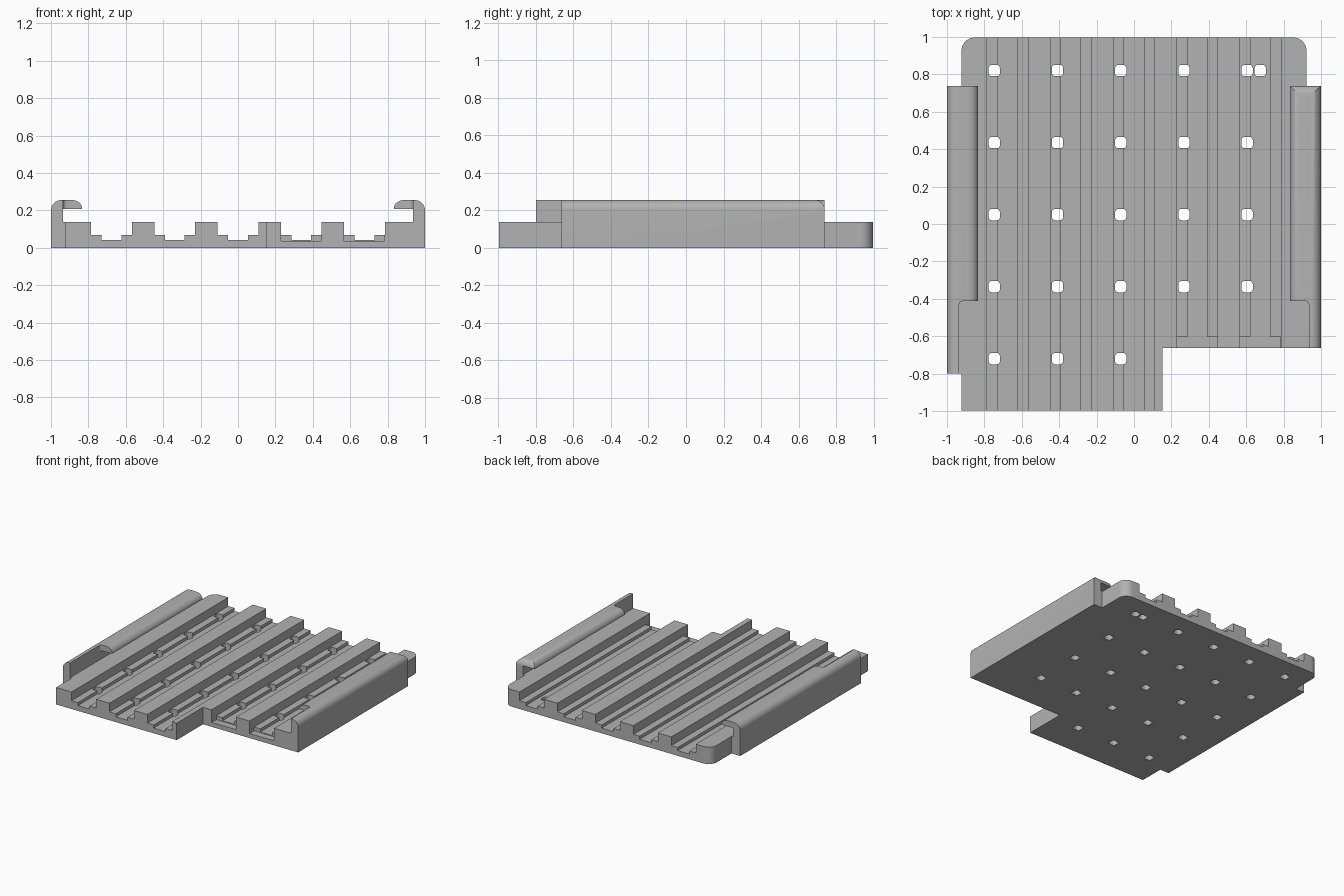
import bpy, bmesh, math
from mathutils import Vector

if "Cube" in bpy.data.objects:
    bpy.data.objects.remove(bpy.data.objects["Cube"])

grey = bpy.data.materials.new("plain grey")
grey.diffuse_color = (0.45, 0.45, 0.45, 1)
grey.use_nodes = True
grey.node_tree.nodes["Principled BSDF"].inputs["Base Color"].default_value = grey.diffuse_color


def add_prism(bm, pts, axis, lo, hi):
    """Extrude a 2D outline along y (outline x,z), z (outline x,y) or x (outline y,z)."""
    place = {'y': lambda a, b, t: (a, t, b),
             'z': lambda a, b, t: (a, b, t),
             'x': lambda a, b, t: (t, a, b)}[axis]
    low = [bm.verts.new(place(a, b, lo)) for a, b in pts]
    high = [bm.verts.new(place(a, b, hi)) for a, b in pts]
    bm.faces.new(low)
    bm.faces.new(high)
    for i in range(len(pts)):
        j = (i + 1) % len(pts)
        bm.faces.new((low[i], low[j], high[j], high[i]))


def make(name, prisms):
    bm = bmesh.new()
    for p in prisms:
        add_prism(bm, *p)
    bmesh.ops.recalc_face_normals(bm, faces=bm.faces)
    me = bpy.data.meshes.new(name)
    bm.to_mesh(me)
    bm.free()
    me.materials.append(grey)
    ob = bpy.data.objects.new(name, me)
    bpy.context.collection.objects.link(ob)
    return ob


def cut(ob, cutter, operation):
    """Apply a boolean, then drop the cutter."""
    mod = ob.modifiers.new("cut", 'BOOLEAN')
    mod.object, mod.operation, mod.solver = cutter, operation, 'EXACT'
    bpy.ops.object.select_all(action='DESELECT')
    bpy.context.view_layer.objects.active = ob
    ob.select_set(True)
    bpy.ops.object.modifier_apply(modifier=mod.name)
    bpy.data.objects.remove(cutter)


def arc(cx, cy, rx, ry, a0, a1, n=8):
    return [(cx + rx * math.cos(math.radians(a0 + (a1 - a0) * i / n)),
             cy + ry * math.sin(math.radians(a0 + (a1 - a0) * i / n))) for i in range(n + 1)]


def rect(x0, x1, y0, y1):
    return [(x0, y0), (x1, y0), (x1, y1), (x0, y1)]


def rounded(cx, cy, h, r):
    pts = []
    for sx, sy, a in ((1, 1, 0), (-1, 1, 90), (-1, -1, 180), (1, -1, 270)):
        pts += arc(cx + sx * (h - r), cy + sy * (h - r), r, r, a, a + 90, 4)
    return pts


# Base plate: stepped grooves run front to back
TOP, LEDGE, FLOOR = 0.137, 0.067, 0.042
grooves = [-0.676 + 0.338 * i for i in range(5)]
profile = [(-1.1, 0), (-1.1, TOP)]
for c in grooves:
    profile += [(c - .109, TOP), (c - .109, LEDGE), (c - .053, LEDGE), (c - .053, FLOOR),
                (c + .053, FLOOR), (c + .053, LEDGE), (c + .109, LEDGE), (c + .109, TOP)]
profile += [(1.1, TOP), (1.1, 0)]
plate = make("base_plate", [(profile, 'y', -1.1, 1.1)])

# Plate outline: rounded back corners, front right corner cut out
outline = [(-.922, -.997), (.152, -.997), (.152, -.663), (.922, -.663)]
outline += arc(.852, .927, .07, .07, 0, 90) + arc(-.852, .927, .07, .07, 90, 180)
cut(plate, make("outline_cutter", [(outline, 'z', -.1, .3)]), 'INTERSECT')

# Pegboard holes
xs = [-0.747 + 0.338 * i for i in range(5)]
ys = [0.82 - 0.385 * i for i in range(5)]
spots = [(x, y) for i, x in enumerate(xs) for j, y in enumerate(ys) if i < 3 or j < 4]
spots.append((0.675, 0.82))
cut(plate, make("hole_cutter", [(rounded(x, y, .03, .016), 'z', -.1, .3) for x, y in spots]), 'DIFFERENCE')

# Ledges trimmed at the front of the two short grooves
cut(plate, make("ledge_cutter", [(rect(c - .108, c + .108, -.8, -.605), 'z', .036, .3)
                                 for c in grooves[3:]]), 'DIFFERENCE')


# Hooked side rails
def rail(name, side, front, round_back):
    back = .738
    hook = [(.922, 0), (1.0, 0)]
    hook += arc(.945, .2, .055, .055, 0, 90)
    hook += arc(.888, .208, .055, .047, 90, 180)
    hook += [(.935, .208), (.935, TOP), (.922, TOP)]
    ob = make(name, [([(side * x, z) for x, z in hook], 'y', front, back)])
    # the lip stops short of the front end
    lip = [(.70, -.412)] + arc(.915, -.432, .02, .02, 90, 0, 4) + [(.935, -1.0), (.70, -1.0)]
    cut(ob, make("lip_cutter", [([(side * x, y) for x, y in lip], 'z', .16, .3)]), 'DIFFERENCE')
    if round_back:
        side_view = [(-1.1, -.1), (back, -.1)] + arc(back - .05, .205, .05, .05, 0, 90) + [(-1.1, .255)]
        side_view[-1] = (-1.1, .256)
        cut(ob, make("end_cutter", [(side_view, 'x', -1.2, 1.2)]), 'INTERSECT')
    return ob


rails = [rail("left_rail", -1, -.8, False), rail("right_rail", 1, -.663, True)]

# Smooth the curved surfaces, keep the edges crisp
for ob in [plate] + rails:
    bpy.ops.object.select_all(action='DESELECT')
    bpy.context.view_layer.objects.active = ob
    ob.select_set(True)
    bpy.ops.object.shade_smooth_by_angle(angle=math.radians(30))
